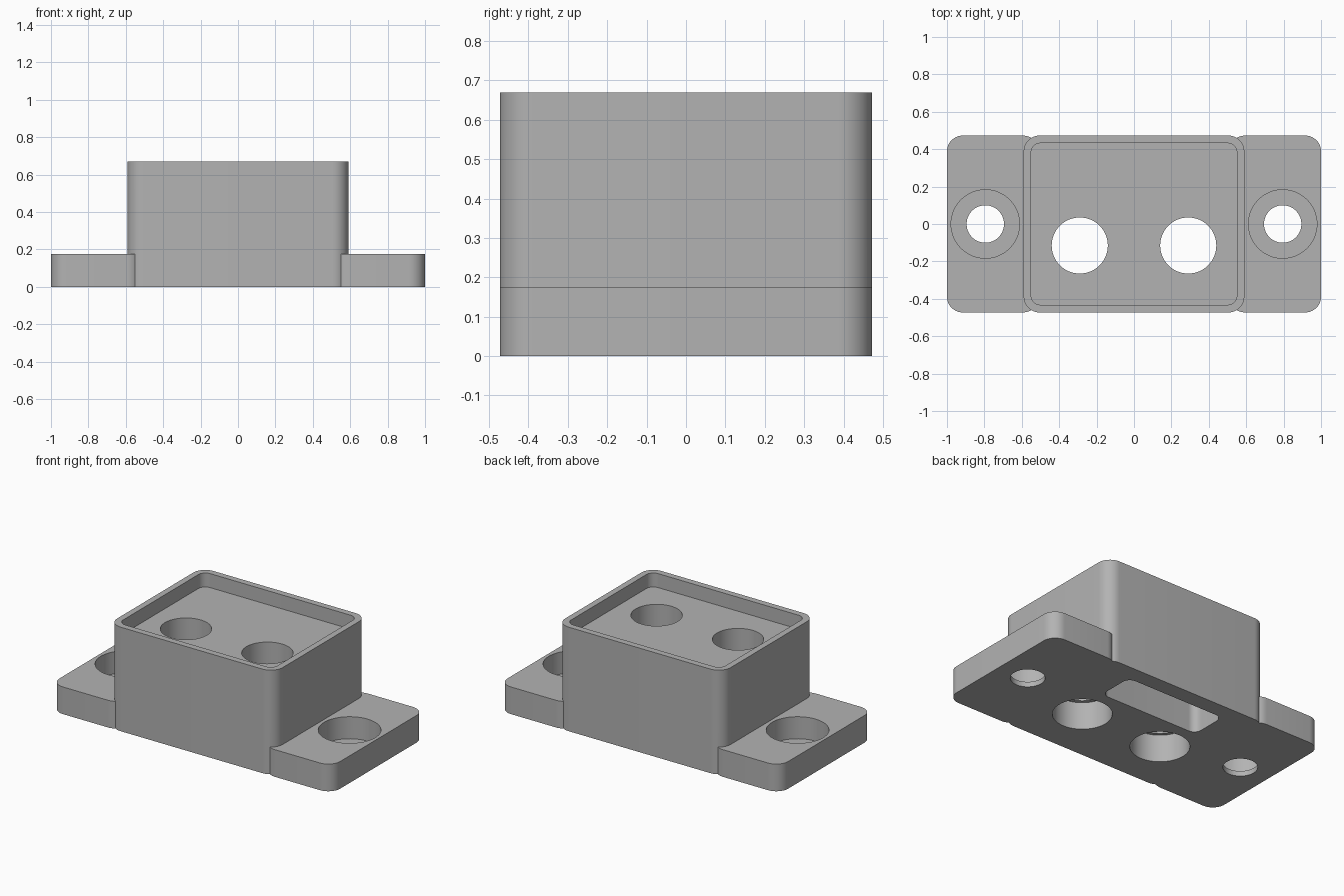
import bpy, bmesh, math

old = bpy.data.objects.get("Cube")
if old:
    bpy.data.objects.remove(old, do_unlink=True)

GREY = (0.45, 0.45, 0.45, 1)
mat = bpy.data.materials.new("plain grey")
mat.use_nodes = True
mat.diffuse_color = GREY
mat.node_tree.nodes["Principled BSDF"].inputs["Base Color"].default_value = GREY


def prism(name, outline, z0, z1):
    """Extrude a closed outline between two heights."""
    bm = bmesh.new()
    face = bm.faces.new([bm.verts.new((x, y, z0)) for x, y in outline])
    top = bmesh.ops.extrude_face_region(bm, geom=[face])["geom"]
    bmesh.ops.translate(bm, vec=(0, 0, z1 - z0),
                        verts=[v for v in top if isinstance(v, bmesh.types.BMVert)])
    bmesh.ops.recalc_face_normals(bm, faces=bm.faces)
    mesh = bpy.data.meshes.new(name)
    bm.to_mesh(mesh)
    bm.free()
    mesh.materials.append(mat)
    ob = bpy.data.objects.new(name, mesh)
    bpy.context.collection.objects.link(ob)
    return ob


def rounded(cx, cy, hx, hy, r, steps=12):
    """Rounded rectangle outline."""
    pts = []
    for k, (sx, sy) in enumerate([(1, 1), (-1, 1), (-1, -1), (1, -1)]):
        for i in range(steps + 1):
            a = (k + i / steps) * math.pi / 2
            pts.append((cx + sx * (hx - r) + r * math.cos(a),
                        cy + sy * (hy - r) + r * math.sin(a)))
    return pts


def circle(cx, cy, r, n=64):
    return [(cx + r * math.cos(2 * math.pi * i / n),
             cy + r * math.sin(2 * math.pi * i / n)) for i in range(n)]


def combine(target, tool, operation):
    """Apply a boolean and drop the tool."""
    tool.hide_render = True
    bpy.context.view_layer.objects.active = target
    mod = target.modifiers.new(tool.name, "BOOLEAN")
    mod.operation, mod.object, mod.solver = operation, tool, "EXACT"
    bpy.ops.object.modifier_apply(modifier=mod.name)
    bpy.data.objects.remove(tool, do_unlink=True)


# Housing block with a mounting flange on each side
HALF_Y, FLANGE_TOP, FLOOR = 0.473, 0.175, 0.58
housing = prism("housing", rounded(0, 0, 0.59, HALF_Y, 0.085), 0, 0.67)
for side in (-1, 1):
    flange = prism("flange", rounded(side * 0.755, 0, 0.245, HALF_Y, 0.085), 0, FLANGE_TOP)
    combine(housing, flange, "UNION")

# Shallow tray in the top and blind slot in the underside
combine(housing, prism("tray", rounded(0, 0, 0.55, 0.432, 0.05), FLOOR, 0.8), "DIFFERENCE")
combine(housing, prism("slot", rounded(0, 0.25, 0.35, 0.12, 0.05), -0.1, 0.42), "DIFFERENCE")

for side in (-1, 1):
    # Stepped through-holes in the block, wider below
    x, y = side * 0.29, -0.115
    combine(housing, prism("bore", circle(x, y, 0.15), -0.1, 0.8), "DIFFERENCE")
    combine(housing, prism("wide_bore", circle(x, y, 0.172), -0.1, FLANGE_TOP), "DIFFERENCE")
    # Counterbored screw holes in the flanges
    x = side * 0.795
    combine(housing, prism("screw_hole", circle(x, 0, 0.1), -0.1, 0.3), "DIFFERENCE")
    combine(housing, prism("counterbore", circle(x, 0, 0.183), 0.033, 0.3), "DIFFERENCE")

# Smooth the round walls, keep the edges crisp
bpy.ops.object.select_all(action="DESELECT")
housing.select_set(True)
bpy.context.view_layer.objects.active = housing
bpy.ops.object.shade_smooth_by_angle(angle=math.radians(25))
